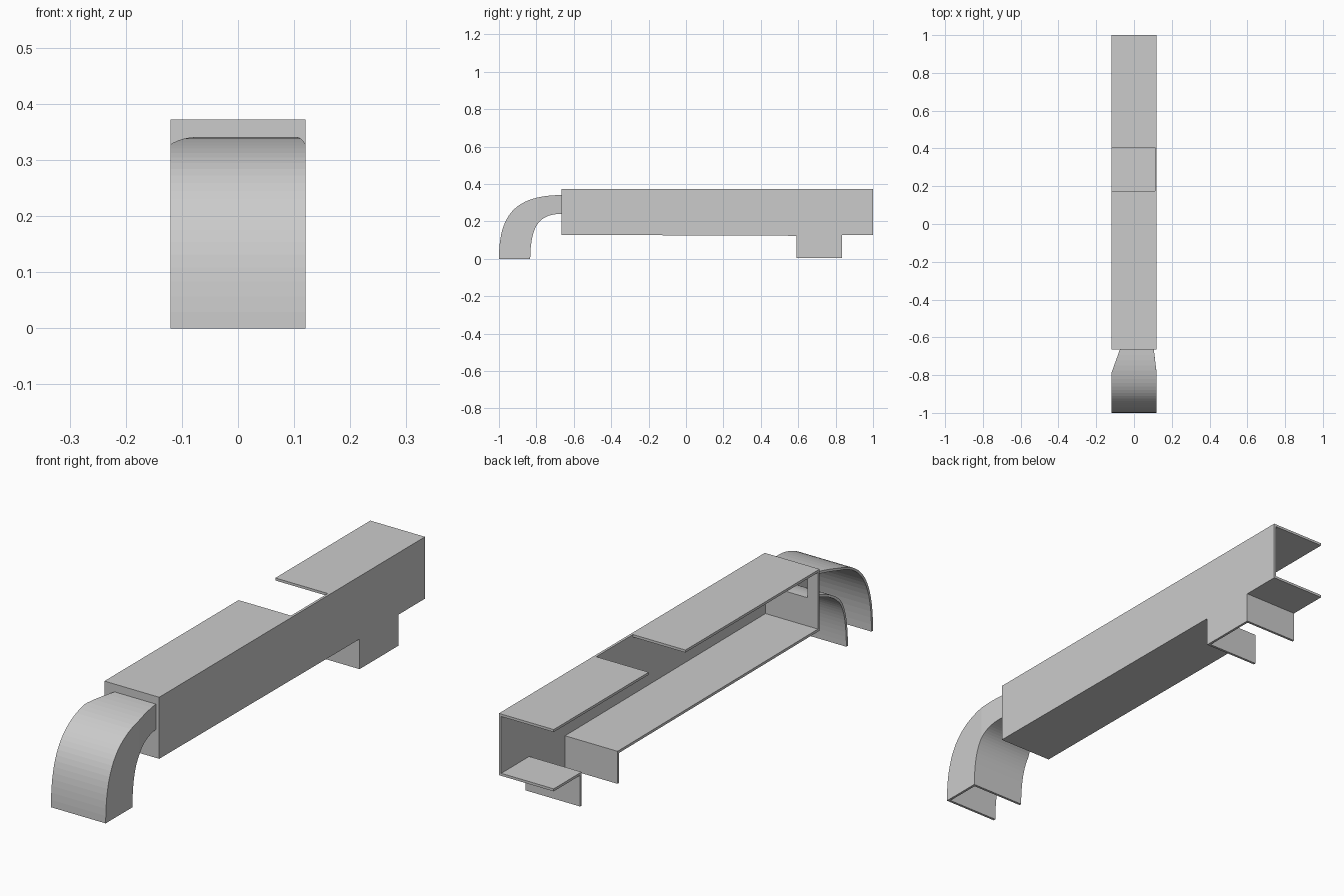
import bpy, bmesh
from mathutils import Vector

if "Cube" in bpy.data.objects:
    bpy.data.objects.remove(bpy.data.objects["Cube"])

T = 0.01        # sheet thickness
W = 0.12        # half width
TAPER_Y = -0.79 # where the elbow starts to narrow
END_Y = -0.665  # where the elbow meets the duct


def make_object(name, bm):
    bmesh.ops.recalc_face_normals(bm, faces=bm.faces)
    mesh = bpy.data.meshes.new(name)
    bm.to_mesh(mesh)
    bm.free()
    ob = bpy.data.objects.new(name, mesh)
    bpy.context.collection.objects.link(ob)
    return ob


def extrude_profile(name, yz, x0, x1):
    """Solid made from a (y, z) outline swept from x0 to x1."""
    bm = bmesh.new()
    face = bm.faces.new([bm.verts.new((x0, y, z)) for y, z in yz])
    geom = bmesh.ops.extrude_face_region(bm, geom=[face])["geom"]
    verts = [g for g in geom if isinstance(g, bmesh.types.BMVert)]
    bmesh.ops.translate(bm, verts=verts, vec=(x1 - x0, 0, 0))
    return make_object(name, bm)


def rect(y0, y1, z0, z1):
    return [(y0, z0), (y1, z0), (y1, z1), (y0, z1)]


def cut(target, cutter):
    cutter.hide_render = True
    mod = target.modifiers.new("cut", 'BOOLEAN')
    mod.operation, mod.solver, mod.object = 'DIFFERENCE', 'EXACT', cutter
    bpy.context.view_layer.objects.active = target
    bpy.ops.object.modifier_apply(modifier=mod.name)
    bpy.data.objects.remove(cutter)


# Main duct with its downward outlet, sectioned open on the left
duct = extrude_profile("duct", [
    (END_Y, 0.372), (END_Y, 0.128), (0.59, 0.123), (0.59, 0.004),
    (0.835, 0.004), (0.835, 0.127), (1, 0.127), (1, 0.372)], -W, W)

# Hollow interior, open at the back end and below the outlet
cut(duct, extrude_profile("cavity", [
    (END_Y + T, 0.372 - T), (END_Y + T, 0.128 + T), (0.59 + T, 0.123 + T),
    (0.59 + T, -0.1), (0.835 - T, -0.1), (0.835 - T, 0.127 + T),
    (1.1, 0.127 + T), (1.1, 0.372 - T)], -0.3, W - T))

# Opening in the top and the elbow inlet in the front wall
cut(duct, extrude_profile("top_opening", rect(0.175, 0.405, 0.34, 0.5), -0.3, W - T))
cut(duct, extrude_profile("inlet_hole", rect(-0.7, -0.64, 0.25, 0.33), -0.075, 0.095))


# Curved elbow: C-shaped section lofted between two curves
def bezier(p, t):
    s = 1 - t
    return (p[0] * s**3 + p[1] * 3 * s * s * t
            + p[2] * 3 * s * t * t + p[3] * t**3)


outer = [Vector(p) for p in ((-1, 0), (-1, 0.24), (-0.91, 0.338), (END_Y, 0.341))]
inner = [Vector(p) for p in ((-0.833, 0), (-0.83, 0.17), (-0.79, 0.24), (END_Y, 0.24))]
STEPS = 24

bm = bmesh.new()
rings = []
for i in range(STEPS + 1):
    o, n = bezier(outer, i / STEPS), bezier(inner, i / STEPS)
    d = (n - o).normalized() * T
    section = [(-W, o), (W, o), (W, n), (-W, n),
               (-W, n - d), (W - T, n - d), (W - T, o + d), (-W, o + d)]
    rings.append([bm.verts.new((x, p.x, p.y)) for x, p in section])
for a, b in zip(rings, rings[1:]):
    for k in range(8):
        j = (k + 1) % 8
        bm.faces.new((a[k], a[j], b[j], b[k]))
bm.faces.new(rings[0])
bm.faces.new(rings[-1])

# Narrow the elbow towards the duct
bmesh.ops.bisect_plane(bm, geom=bm.verts[:] + bm.edges[:] + bm.faces[:],
                       plane_co=(0, TAPER_Y, 0), plane_no=(0, 1, 0))
for v in bm.verts:
    f = max(0, (v.co.y - TAPER_Y) / (END_Y - TAPER_Y))
    v.co.x += f * (-0.015 if v.co.x > 0 else 0.045)
make_object("elbow", bm)
